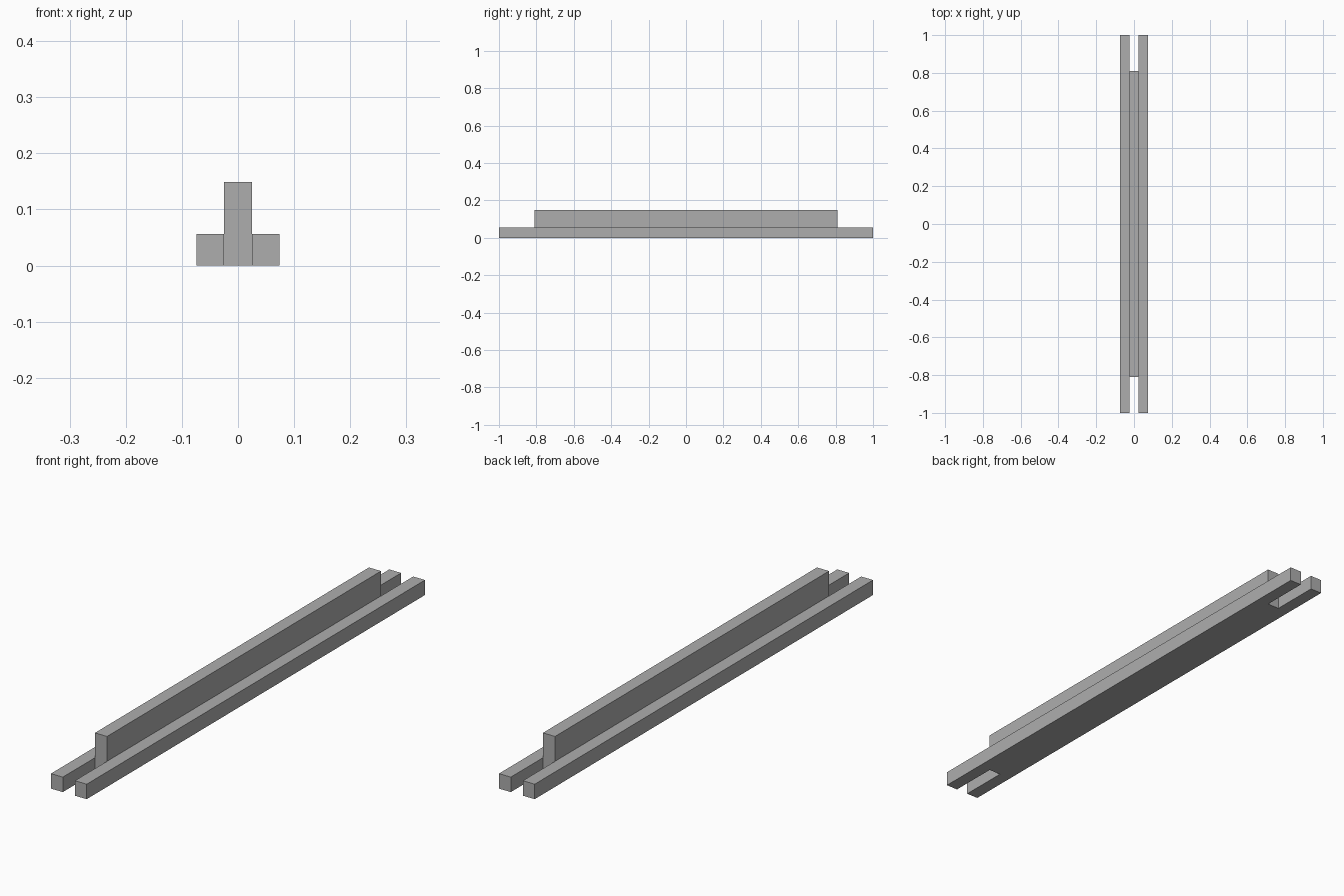
import bpy

cube = bpy.data.objects.get("Cube")
if cube:
    bpy.data.objects.remove(cube, do_unlink=True)

# Plain grey for the whole model
grey = bpy.data.materials.new("plain_grey")
grey.use_nodes = True
colour = (0.42, 0.42, 0.42, 1)
grey.diffuse_color = colour
grey.node_tree.nodes["Principled BSDF"].inputs["Base Color"].default_value = colour

HALF_WEB = 0.025     # half thickness of the upright web
HALF_WIDTH = 0.074   # half width across both rails


def beam(name, x0, x1, length, height):
    """Box standing on the ground, centred along y."""
    bpy.ops.mesh.primitive_cube_add(size=1, location=((x0 + x1) / 2, 0, height / 2))
    obj = bpy.context.object
    obj.name = name
    obj.scale = (x1 - x0, length, height)
    bpy.ops.object.transform_apply(location=False, rotation=False, scale=True)
    obj.data.materials.append(grey)
    return obj


# Tall central web, shorter than the rails at both ends
beam("center_web", -HALF_WEB, HALF_WEB, 1.62, 0.149)

# Low rails along both sides
beam("left_rail", HALF_WEB, HALF_WIDTH, 2.0, 0.056)
beam("right_rail", -HALF_WIDTH, -HALF_WEB, 2.0, 0.056)
